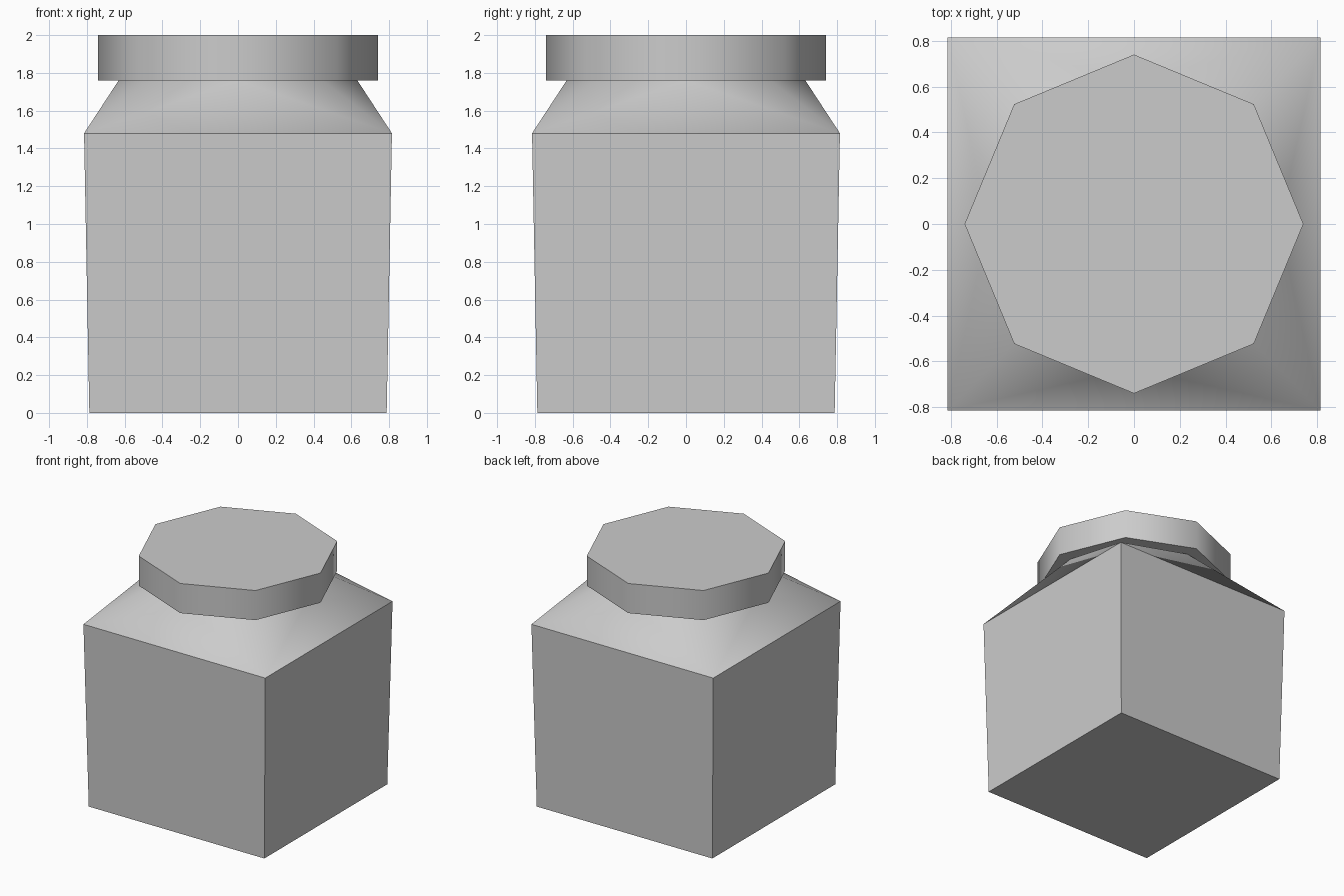
import bpy
import bmesh
from math import cos, sin, pi

cube = bpy.data.objects.get("Cube")
if cube:
    bpy.data.objects.remove(cube, do_unlink=True)

grey = bpy.data.materials.new("plain grey")
grey.use_nodes = True
colour = (0.6, 0.6, 0.6, 1)
grey.diffuse_color = colour
grey.node_tree.nodes["Principled BSDF"].inputs["Base Color"].default_value = colour


def ring(bm, radius, z, sides, start=0.0):
    """Regular polygon of vertices, counter-clockwise from above."""
    angles = [start + 2 * pi * i / sides for i in range(sides)]
    return [bm.verts.new((radius * cos(a), radius * sin(a), z)) for a in angles]


def bridge(bm, low, high):
    n = len(low)
    return [bm.faces.new((low[i], low[(i + 1) % n], high[(i + 1) % n], high[i]))
            for i in range(n)]


def finish(bm, name, smooth_faces):
    """Shade the given faces smoothly, with sharp edges around them."""
    for face in smooth_faces:
        face.smooth = True
    for edge in bm.edges:
        edge.smooth = all(f.smooth for f in edge.link_faces)
    bmesh.ops.recalc_face_normals(bm, faces=bm.faces)
    mesh = bpy.data.meshes.new(name)
    bm.to_mesh(mesh)
    bm.free()
    mesh.materials.append(grey)
    obj = bpy.data.objects.new(name, mesh)
    bpy.context.collection.objects.link(obj)


# Square, slightly flared jar body with a shoulder rising to an octagonal neck
bm = bmesh.new()
base = ring(bm, 0.787 * 2 ** 0.5, 0, 4, pi / 4)
rim = ring(bm, 0.815 * 2 ** 0.5, 1.48, 4, pi / 4)
neck = ring(bm, 0.632, 1.76, 8)
bm.faces.new(base[::-1])
bridge(bm, base, rim)
bm.faces.new(neck)
shoulder = []
for i in range(4):
    before, corner, after = (neck[(2 * i + k) % 8] for k in range(3))
    shoulder += [
        bm.faces.new((rim[i], corner, before)),
        bm.faces.new((rim[i], after, corner)),
        bm.faces.new((rim[i], rim[(i + 1) % 4], after)),
    ]
finish(bm, "jar_body", shoulder)

# Wide octagonal lid overhanging the neck
bm = bmesh.new()
bottom = ring(bm, 0.74, 1.76, 8)
top = ring(bm, 0.74, 2.0, 8)
bm.faces.new(bottom[::-1])
bm.faces.new(top)
finish(bm, "lid", bridge(bm, bottom, top))
